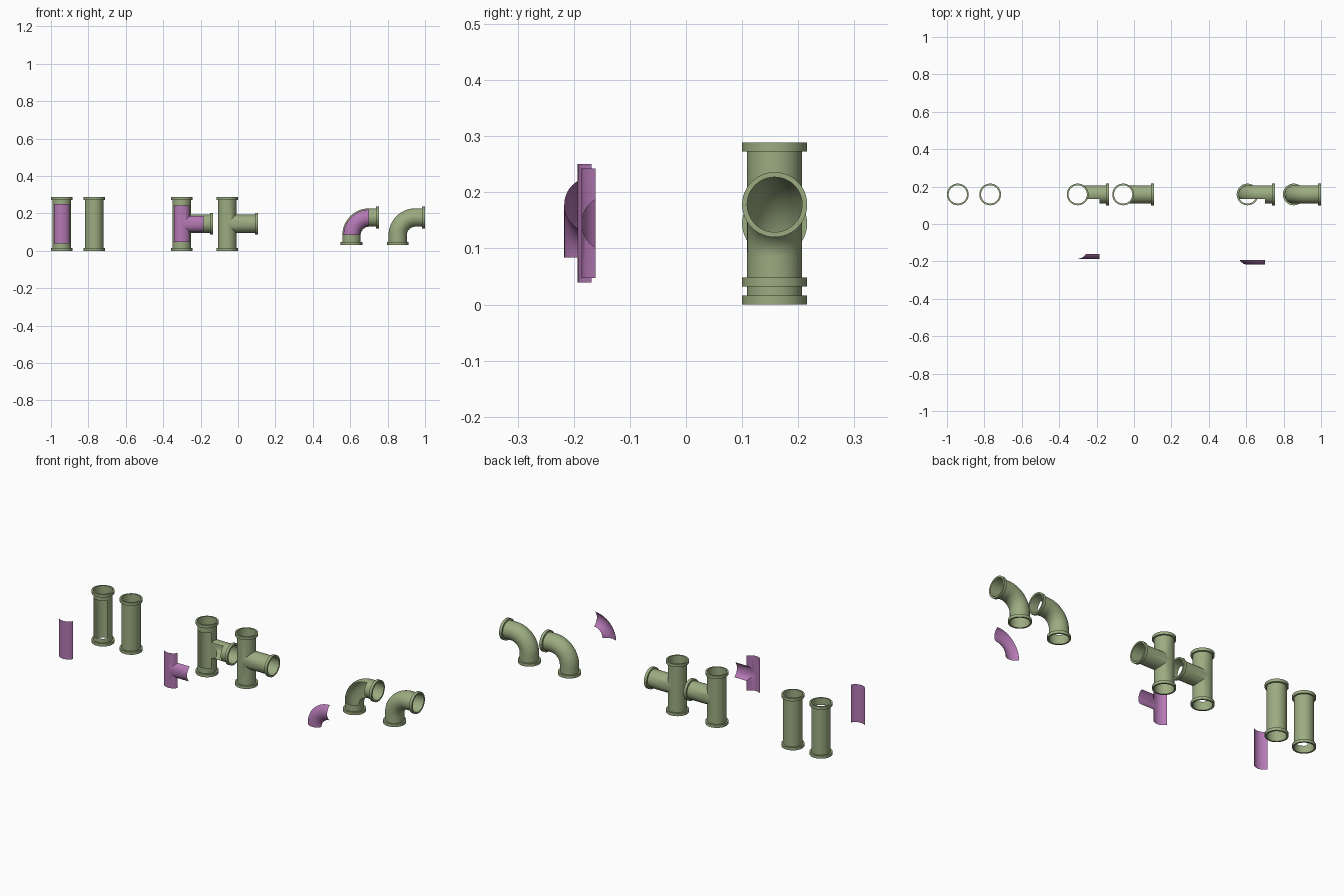
import bpy, bmesh
from math import sin, cos, pi, radians
from mathutils import Vector

if "Cube" in bpy.data.objects:
    bpy.data.objects.remove(bpy.data.objects["Cube"])

N = 48                    # segments around each pipe
R, RF, FW = 0.049, 0.058, 0.016   # pipe radius, flange radius, flange width
YC = 0.158                # pipe axis depth
BEND = 0.094              # elbow bend radius


def material(name, rgb):
    m = bpy.data.materials.new(name)
    m.diffuse_color = (*rgb, 1)
    m.use_nodes = True
    m.node_tree.nodes["Principled BSDF"].inputs["Base Color"].default_value = m.diffuse_color
    return m


GREEN = material("pipe_green", (0.33, 0.41, 0.22))
PURPLE = material("cover_purple", (0.46, 0.19, 0.46))


def ring(center, a, r=R):
    """Circle of points round an axis tilted by a from +z towards +x."""
    c = Vector(center)
    n = Vector((cos(a), 0, -sin(a)))
    return [c + r * (cos(t) * n + sin(t) * Vector((0, 1, 0)))
            for t in (2 * pi * i / N for i in range(N))]


def in_front(i):
    """True for the 120 degree strip that faces -y."""
    return N * 7 // 12 <= i < N * 11 // 12


def band(bm, a, b, keep=lambda i: True):
    for i in range(N):
        j = (i + 1) % N
        if keep(i):
            bm.faces.new([bm.verts.new(p) for p in (a[i], a[j], b[j], b[i])])


def flange(bm, center, a):
    """Collar starting at center, running along the axis."""
    d = Vector((sin(a), 0, cos(a))) * FW
    c = Vector(center)
    loops = [ring(c, a), ring(c, a, RF), ring(c + d, a, RF), ring(c + d, a)]
    for p, q in zip(loops, loops[1:]):
        band(bm, p, q)


def finish(name, bm, mat):
    bmesh.ops.remove_doubles(bm, verts=bm.verts, dist=1e-5)
    me = bpy.data.meshes.new(name)
    bm.to_mesh(me)
    bm.free()
    me.materials.append(mat)
    ob = bpy.data.objects.new(name, me)
    bpy.context.collection.objects.link(ob)
    bpy.ops.object.select_all(action='DESELECT')
    ob.select_set(True)
    bpy.context.view_layer.objects.active = ob
    bpy.ops.object.shade_smooth_by_angle(angle=radians(35))


def fitting(name, bands, flanges, shift=None):
    """Pipe wall plus collars; with shift, the front strip becomes a loose cover."""
    wall, collars = bmesh.new(), bmesh.new()
    for a, b, covered in bands:
        if covered and shift:
            band(wall, a, b, lambda i: not in_front(i))
        else:
            band(wall, a, b)
    for c, a in flanges:
        flange(collars, c, a)
    finish(name + "_wall", wall, GREEN)
    finish(name + "_flanges", collars, GREEN)
    if shift:
        cover = bmesh.new()
        for a, b, covered in bands:
            if covered:
                band(cover, a, b, in_front)
        bmesh.ops.translate(cover, verts=cover.verts, vec=(0, -shift, 0))
        finish(name + "_cover", cover, PURPLE)


def straight(name, x, shift=None):
    rows = [ring((x, YC, z), 0) for z in (0, 0.039, 0.25, 0.289)]
    bands = [(rows[k], rows[k + 1], k == 1) for k in range(3)]
    fitting(name, bands, [((x, YC, 0), 0), ((x, YC, 0.289 - FW), 0)], shift)


def tee(name, x, shift=None):
    zc, half, cut, reach, length = 0.1445, 0.1445, 0.0975, 0.117, 0.166
    low, low_cut, high_cut, high = (
        ring((x, YC, zc + s), 0) for s in (-half, -cut, cut, half))
    # main pipe stops at the mitred seam with the branch
    mid = ring((x, YC, zc), 0)
    seam_low = [p - Vector((0, 0, max(p.x - x, 0))) for p in mid]
    seam_high = [p + Vector((0, 0, max(p.x - x, 0))) for p in mid]
    # branch starts on the same seam
    root = [p + Vector((abs(p.z - zc), 0, 0)) for p in ring((x, YC, zc), pi / 2)]
    b_cut, b_end = (ring((x + s, YC, zc), pi / 2) for s in (reach, length))
    bands = [(low, low_cut, False), (low_cut, seam_low, True),
             (seam_high, high_cut, True), (high_cut, high, False),
             (root, b_cut, True), (b_cut, b_end, False)]
    fitting(name, bands, [((x, YC, 0), 0), ((x, YC, 2 * half - FW), 0),
                          ((x + length - FW, YC, zc), pi / 2)], shift)


def elbow(name, x, shift=None):
    zb, leg, steps = 0.032, 0.146, 16
    zc = zb + leg
    rows = [ring((x, YC, zb), 0)]
    for k in range(steps + 1):
        a = pi / 2 * k / steps
        rows.append(ring((x + BEND * (1 - cos(a)), YC, zc - BEND * (1 - sin(a))), a))
    rows.append(ring((x + leg, YC, zc), pi / 2))
    bands = [(rows[k], rows[k + 1], 0 < k <= steps) for k in range(steps + 2)]
    fitting(name, bands, [((x, YC, zb), 0), ((x + leg - FW, YC, zc), pi / 2)], shift)


# each fitting twice: opened with a loose front cover, and whole
straight("open_straight_pipe", -0.942, 0.302)
straight("straight_pipe", -0.769)
tee("open_tee_pipe", -0.301, 0.295)
tee("tee_pipe", -0.058)
elbow("open_elbow_pipe", 0.607, 0.326)
elbow("elbow_pipe", 0.854)
